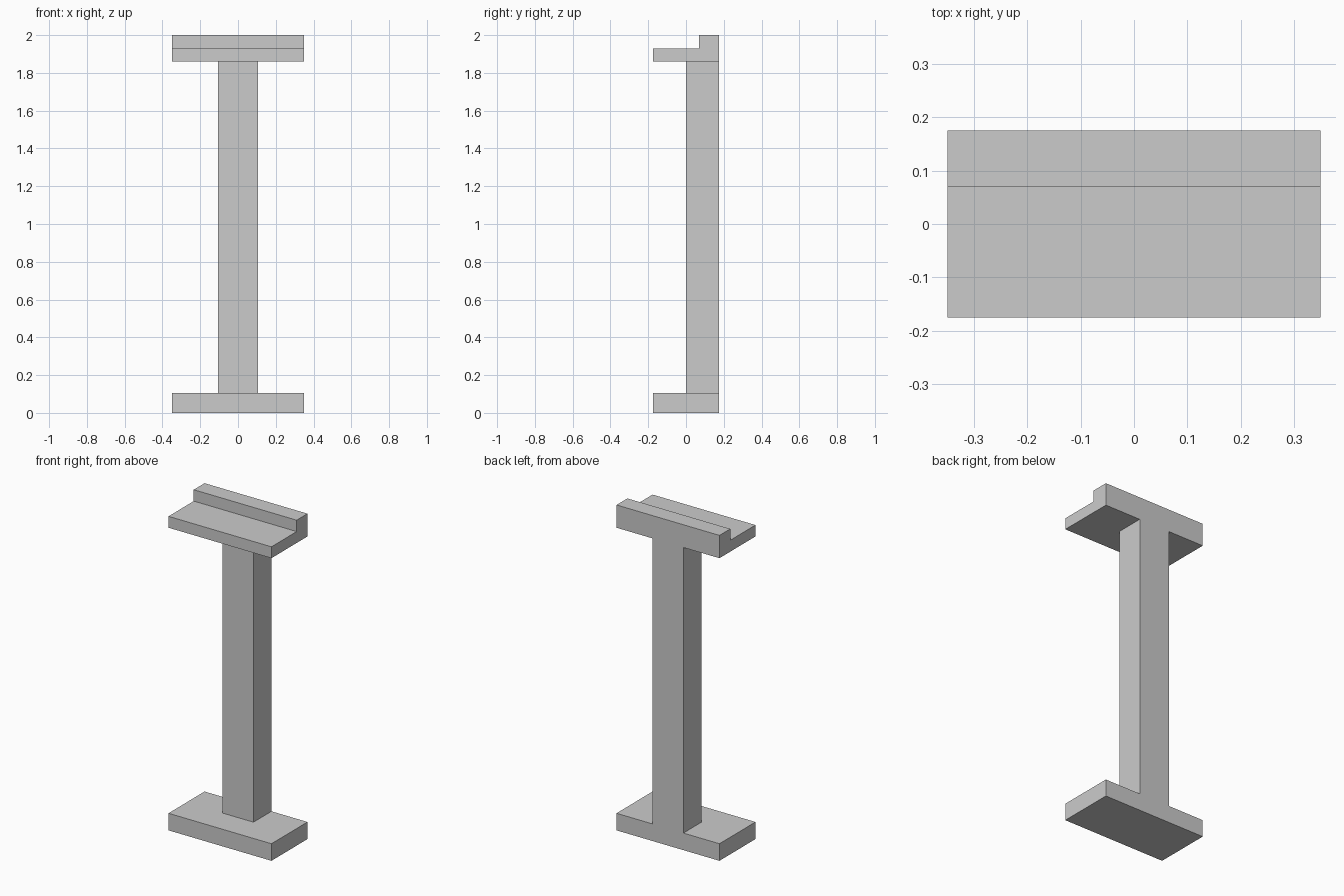
import bpy, bmesh

if "Cube" in bpy.data.objects:
    bpy.data.objects.remove(bpy.data.objects["Cube"])

HALF_DEPTH = 0.175


def extrude_x(name, profile, half_width, caps=True):
    """Extrude a closed (y, z) profile symmetrically along x."""
    bm = bmesh.new()
    face = bm.faces.new([bm.verts.new((-half_width, y, z)) for y, z in profile])
    geom = bmesh.ops.extrude_face_region(bm, geom=[face], use_keep_orig=True)["geom"]
    verts = [g for g in geom if isinstance(g, bmesh.types.BMVert)]
    bmesh.ops.translate(bm, verts=verts, vec=(2 * half_width, 0, 0))
    bmesh.ops.recalc_face_normals(bm, faces=bm.faces)
    if not caps:
        # open the hidden ends that butt against the plates
        ends = [f for f in bm.faces if abs(f.normal.z) > 0.9]
        bmesh.ops.delete(bm, geom=ends, context='FACES_ONLY')
    mesh = bpy.data.meshes.new(name)
    bm.to_mesh(mesh)
    bm.free()
    obj = bpy.data.objects.new(name, mesh)
    bpy.context.collection.objects.link(obj)
    return obj


def rect(y0, y1, z0, z1):
    return [(y0, z0), (y1, z0), (y1, z1), (y0, z1)]


# Base plate
extrude_x("base_plate", rect(-HALF_DEPTH, HALF_DEPTH, 0, 0.105), 0.35)

# Column, flush with the back
extrude_x("column", rect(0, HALF_DEPTH, 0.105, 1.86), 0.105, caps=False)

# Top plate with raised back lip
extrude_x("top_plate", [(-HALF_DEPTH, 1.86), (HALF_DEPTH, 1.86), (HALF_DEPTH, 2.0),
                        (0.07, 2.0), (0.07, 1.93), (-HALF_DEPTH, 1.93)], 0.35)
